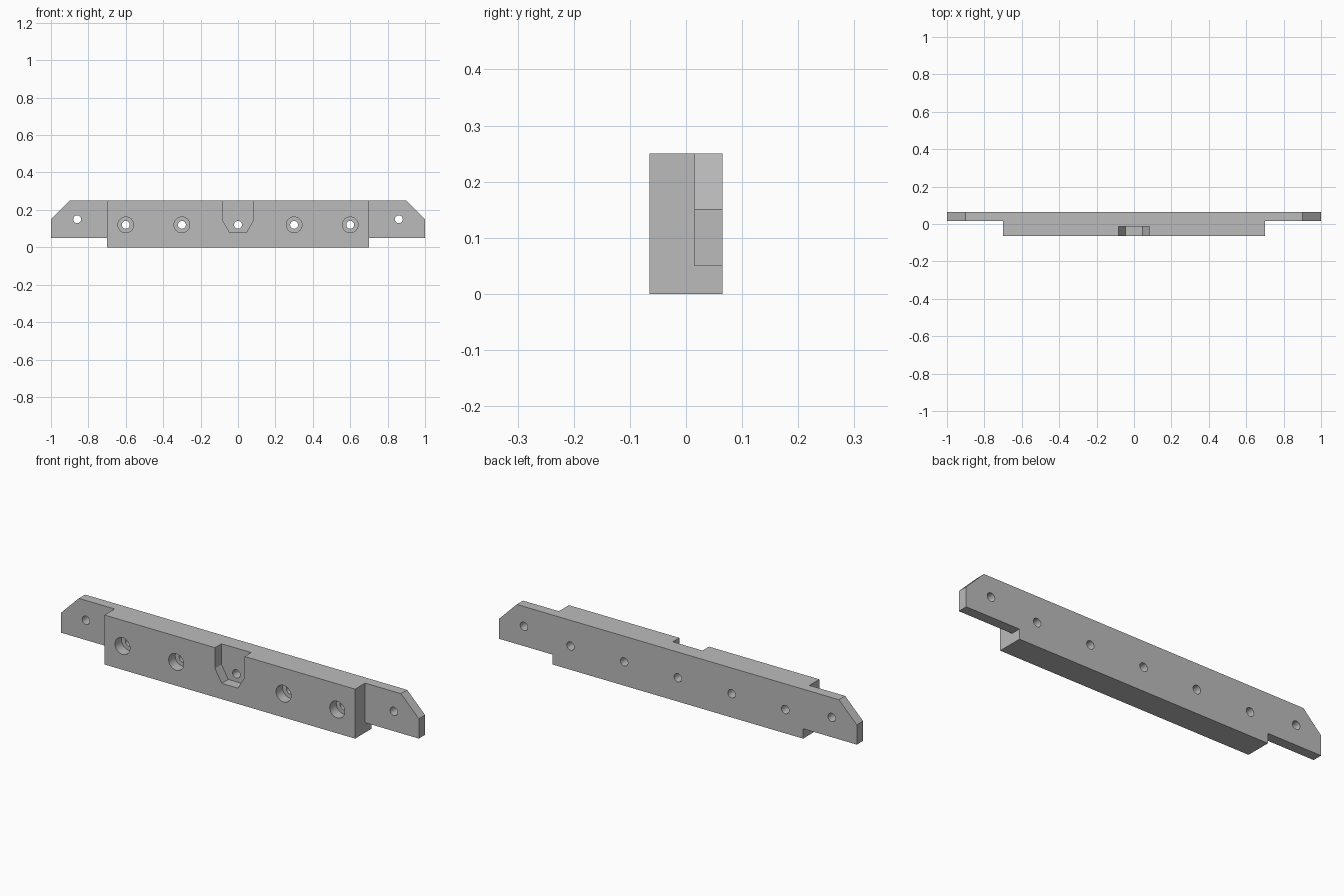
import bpy, bmesh, math
from mathutils import Matrix, Vector

cube = bpy.data.objects.get("Cube")
if cube:
    bpy.data.objects.remove(cube, do_unlink=True)

FRONT, BACK, STEP = -0.065, 0.065, 0.015   # front face, back face, front of the thin ears
POCKET = -0.013                            # floor of the notch and counterbores
OUT = 0.05                                 # how far cutters overshoot


def prism(bm, outline, y0, y1):
    """Extrude an x-z outline from y0 to y1."""
    face = bm.faces.new([bm.verts.new((x, y0, z)) for x, z in outline])
    moved = bmesh.ops.extrude_face_region(bm, geom=[face])["geom"]
    verts = [v for v in moved if isinstance(v, bmesh.types.BMVert)]
    bmesh.ops.translate(bm, verts=verts, vec=Vector((0, y1 - y0, 0)))


def drill(bm, x, z, radius, y0, y1):
    """Cylinder along y."""
    place = Matrix.Translation((x, (y0 + y1) / 2, z)) @ Matrix.Rotation(math.pi / 2, 4, "X")
    bmesh.ops.create_cone(bm, cap_ends=True, segments=32, radius1=radius,
                          radius2=radius, depth=y1 - y0, matrix=place)


def mirrored(half):
    return half + [(-x, z) for x, z in reversed(half)]


def make_object(name, bm):
    bmesh.ops.recalc_face_normals(bm, faces=bm.faces)
    mesh = bpy.data.meshes.new(name)
    bm.to_mesh(mesh)
    bm.free()
    obj = bpy.data.objects.new(name, mesh)
    bpy.context.collection.objects.link(obj)
    return obj


# Bar with chamfered ears, at full thickness
bm = bmesh.new()
prism(bm, mirrored([(0.7, 0), (0.7, 0.05), (1, 0.05), (1, 0.15), (0.9, 0.25)]), FRONT, BACK)
bar = make_object("mounting_bar", bm)

# Recesses: thinned ears, counterbores and the central notch
bm = bmesh.new()
for side in (-1, 1):
    a, b = side * 0.7, side * 1.1
    prism(bm, [(a, -OUT), (b, -OUT), (b, 0.3), (a, 0.3)], FRONT - OUT, STEP)
    for x in (0.3, 0.6):
        drill(bm, side * x, 0.12, 0.042, FRONT - OUT, POCKET)
prism(bm, mirrored([(0.045, 0.08), (0.083, 0.145), (0.083, 0.3)]), FRONT - OUT, POCKET)
recesses = make_object("recess_cutter", bm)

# Screw holes right through the bar and ears
bm = bmesh.new()
for x in (-0.6, -0.3, 0, 0.3, 0.6):
    drill(bm, x, 0.12, 0.021, FRONT - OUT, BACK + OUT)
for x in (-0.86, 0.86):
    drill(bm, x, 0.15, 0.021, FRONT - OUT, BACK + OUT)
holes = make_object("screw_hole_cutter", bm)

# Cut, bake the result and drop the cutters
for cutter in (recesses, holes):
    cutter.hide_render = True
    mod = bar.modifiers.new(cutter.name, "BOOLEAN")
    mod.operation = "DIFFERENCE"
    mod.solver = "EXACT"
    mod.object = cutter
depsgraph = bpy.context.evaluated_depsgraph_get()
baked = bpy.data.meshes.new_from_object(bar.evaluated_get(depsgraph))
bar.modifiers.clear()
bar.data = baked
for cutter in (recesses, holes):
    bpy.data.objects.remove(cutter, do_unlink=True)

# Plain grey finish
grey = bpy.data.materials.new("plain_grey")
grey.use_nodes = True
colour = (0.5, 0.5, 0.5, 1)
grey.diffuse_color = colour
grey.node_tree.nodes["Principled BSDF"].inputs["Base Color"].default_value = colour
bar.data.materials.clear()
bar.data.materials.append(grey)

# Round hole walls, crisp edges elsewhere
bpy.ops.object.select_all(action="DESELECT")
bar.select_set(True)
bpy.context.view_layer.objects.active = bar
bpy.ops.object.shade_smooth_by_angle(angle=math.radians(30))
